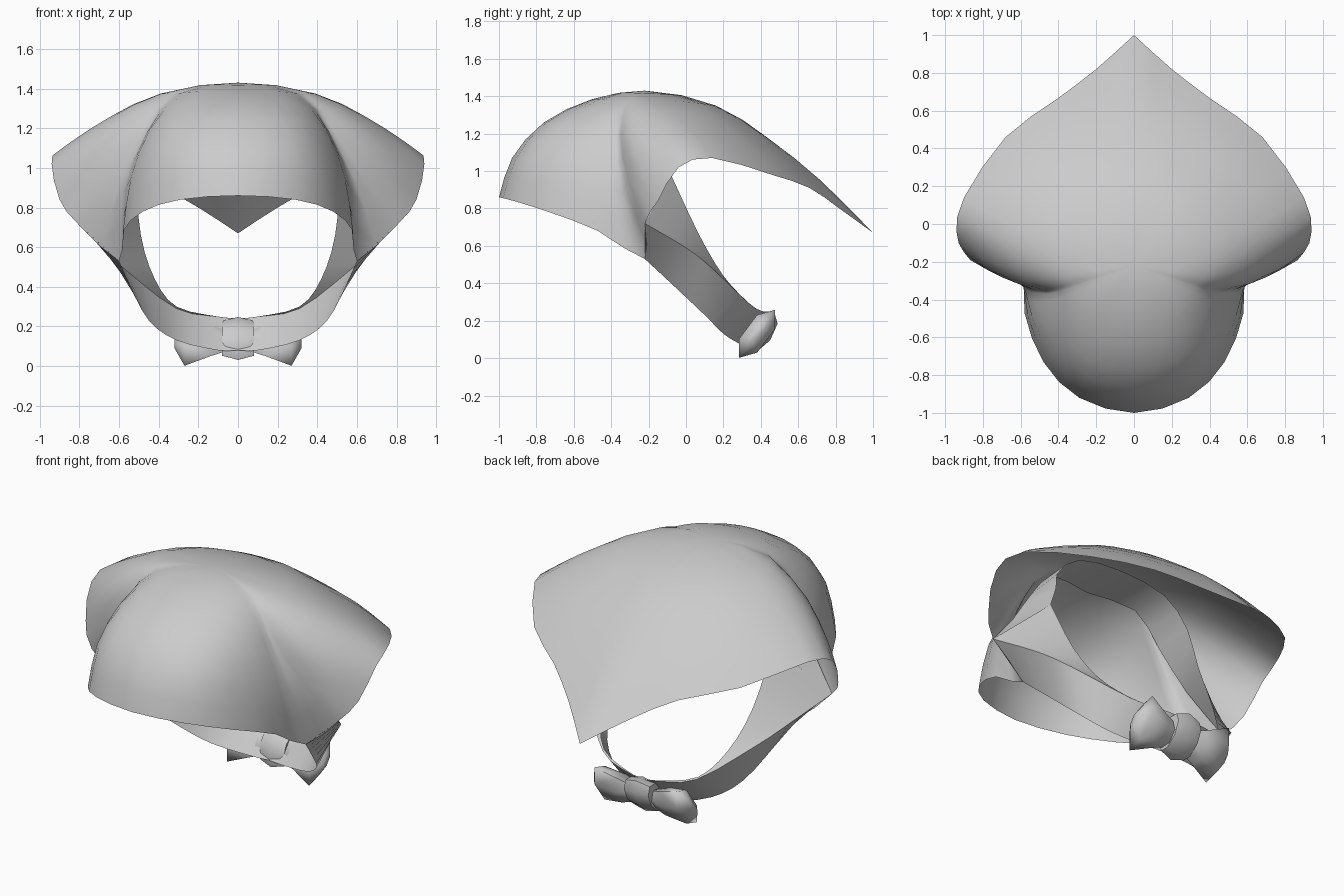
import bpy, bmesh, math
from mathutils import Vector

if "Cube" in bpy.data.objects:
    bpy.data.objects.remove(bpy.data.objects["Cube"], do_unlink=True)

cloth = bpy.data.materials.new("grey cloth")
cloth.use_nodes = True
GREY = (0.6, 0.6, 0.6, 1)
cloth.diffuse_color = GREY
cloth.node_tree.nodes["Principled BSDF"].inputs["Base Color"].default_value = GREY


def flip(p):
    return Vector((-p[0], p[1], p[2]))


def smooth_path(points, steps, before=None):
    """Resample a path with a spline that passes through every point."""
    pts = [Vector(p) for p in points]
    start = 2 * pts[0] - pts[1] if before is None else before
    ext = [start] + pts + [2 * pts[-1] - pts[-2]]
    out = []
    for a, b, c, d in zip(ext, ext[1:], ext[2:], ext[3:]):
        for i in range(steps):
            t = i / steps
            out.append(b + (c - a) * (t / 2) + (2 * a - 5 * b + 4 * c - d) * (t * t / 2)
                       + (3 * b - a - 3 * c + d) * (t ** 3 / 2))
    return out + [pts[-1]]


def mirrored_path(points, steps):
    """Path that crosses the centre plane without a kink."""
    return smooth_path(points, steps, flip(points[1]))


def finish(name, bm, angle):
    bmesh.ops.remove_doubles(bm, verts=bm.verts, dist=0.0005)
    bmesh.ops.dissolve_degenerate(bm, edges=bm.edges, dist=0.0005)
    bmesh.ops.recalc_face_normals(bm, faces=bm.faces)
    mesh = bpy.data.meshes.new(name)
    bm.to_mesh(mesh)
    bm.free()
    obj = bpy.data.objects.new(name, mesh)
    bpy.context.collection.objects.link(obj)
    mesh.materials.append(cloth)
    bpy.ops.object.select_all(action="DESELECT")
    obj.select_set(True)
    bpy.context.view_layer.objects.active = obj
    bpy.ops.object.shade_smooth_by_angle(angle=math.radians(angle))


def loft(bm, rows, closed=False):
    grid = [[bm.verts.new(p) for p in row] for row in rows]
    for r, s in zip(grid, grid[1:]):
        n = len(r)
        for i in range(n if closed else n - 1):
            j = (i + 1) % n
            bm.faces.new((r[i], r[j], s[j], s[i]))
    return grid


def symmetric_sheet(name, rows, angle):
    bm = bmesh.new()
    loft(bm, rows)
    loft(bm, [[flip(p) for p in row] for row in rows])
    finish(name, bm, angle)


# Scarf: ribs running from the crown to the hem, front centre to back tip
crown = Vector((0, -.22, 1.43))
front_ribs = [
    [(0, -.5, 1.385), (0, -.76, 1.26), (0, -.93, 1.07), (0, -1, .86)],
    [(.1, -.48, 1.385), (.22, -.72, 1.25), (.28, -.86, 1.06), (.29, -.92, .84)],
    [(.2, -.44, 1.385), (.36, -.6, 1.235), (.44, -.7, 1.03), (.48, -.73, .78)],
    [(.27, -.38, 1.38), (.44, -.46, 1.2), (.54, -.49, .95), (.58, -.47, .68)],
    [(.31, -.33, 1.375), (.46, -.37, 1.18), (.58, -.34, .88), (.6, -.22, .53)],
]
flared_ribs = [
    [(.34, -.31, 1.375), (.48, -.35, 1.19), (.63, -.31, .96), (.81, -.22, .72)],
    [(.37, -.27, 1.375), (.59, -.3, 1.2), (.77, -.24, 1), (.9, -.15, .84)],
    [(.39, -.2, 1.375), (.64, -.17, 1.25), (.83, -.1, 1.11), (.94, -.04, 1.02)],
    [(.37, -.08, 1.375), (.62, 0, 1.26), (.8, .08, 1.15), (.9, .14, 1.07)],
    [(.28, .05, 1.365), (.46, .2, 1.25), (.59, .34, 1.12), (.68, .46, .98)],
    [(.17, .12, 1.355), (.28, .32, 1.225), (.35, .51, 1.07), (.41, .66, .91)],
    [(.08, .15, 1.35), (.14, .39, 1.205), (.18, .62, 1.01), (.2, .82, .8)],
    [(0, .16, 1.35), (0, .44, 1.175), (0, .72, .95), (0, 1, .67)],
]


def scarf_rib(rib):
    # The phantom point opposite the first one keeps the crown level
    x, y, z = rib[0]
    return smooth_path([crown] + rib, 2, Vector((-x, 2 * crown.y - y, z)))


ribs = [scarf_rib(rib) for rib in front_ribs + flared_ribs]
symmetric_sheet("scarf", [mirrored_path(ring, 2) for ring in zip(*ribs)], 60)

# Tie strap: lower hem, folded crease and inner edge, running to the knot
hem = [(.6, -.22, .53), (.54, -.08, .4), (.45, .1, .23), (.31, .2, .13), (.1, .28, .08), (0, .29, .08)]
crease = [(.81, -.22, .72), (.68, 0, .59), (.56, .14, .48), (.31, .34, .29), (.1, .41, .25), (0, .42, .24)]
inner = [(.52, -.08, .98), (.49, .07, .66), (.42, .2, .44), (.31, .33, .3), (.1, .4, .25), (0, .41, .24)]
symmetric_sheet("tie_strap", [smooth_path(rail, 3) for rail in (hem, crease, inner)], 40)

# Inner lining: hugs the underside of the crown and runs down to the strap
seam = [(0, -.4, 1.39), (.29, -.34, 1.36), (.45, -.33, 1.18), (.61, -.29, .95), (.81, -.22, .72)]
arch = [(0, -.1, 1.39), (.3, -.1, 1.35), (.46, -.1, 1.2), (.52, -.08, .98), (.81, -.22, .72)]
symmetric_sheet("inner_lining", [mirrored_path(seam, 2), mirrored_path(arch, 2)], 60)

# Bow: puffed loops and knot, tilted with the strap
bow_centre = Vector((0, .38, .13))
knot_centre = Vector((0, .39, .14))
along = Vector((0, .6, .8))
across = Vector((0, .8, -.6))


def bow_ring(centre, x, length, depth, sides):
    turns = [2 * math.pi * i / sides for i in range(sides)]
    return [centre + Vector((x, 0, 0)) + along * length * math.cos(a)
            + across * depth * math.sin(a) for a in turns]


def bow_part(name, rings, angle):
    bm = bmesh.new()
    grid = loft(bm, rings, closed=True)
    bm.faces.new(grid[0])
    bm.faces.new(grid[-1])
    finish(name, bm, angle)


for side, name in ((1, "left"), (-1, "right")):
    loop = [bow_ring(bow_centre, side * x, length, depth, 6)
            for x, length, depth in ((.04, .06, .04), (.14, .1, .07), (.27, .16, .07), (.32, .05, .02))]
    bow_part(name + "_bow_loop", loop, 70)

bow_part("bow_knot", [bow_ring(knot_centre, x, length, depth, 8)
                      for x, length, depth in ((-.08, .11, .06), (0, .135, .075), (.08, .11, .06))], 50)
